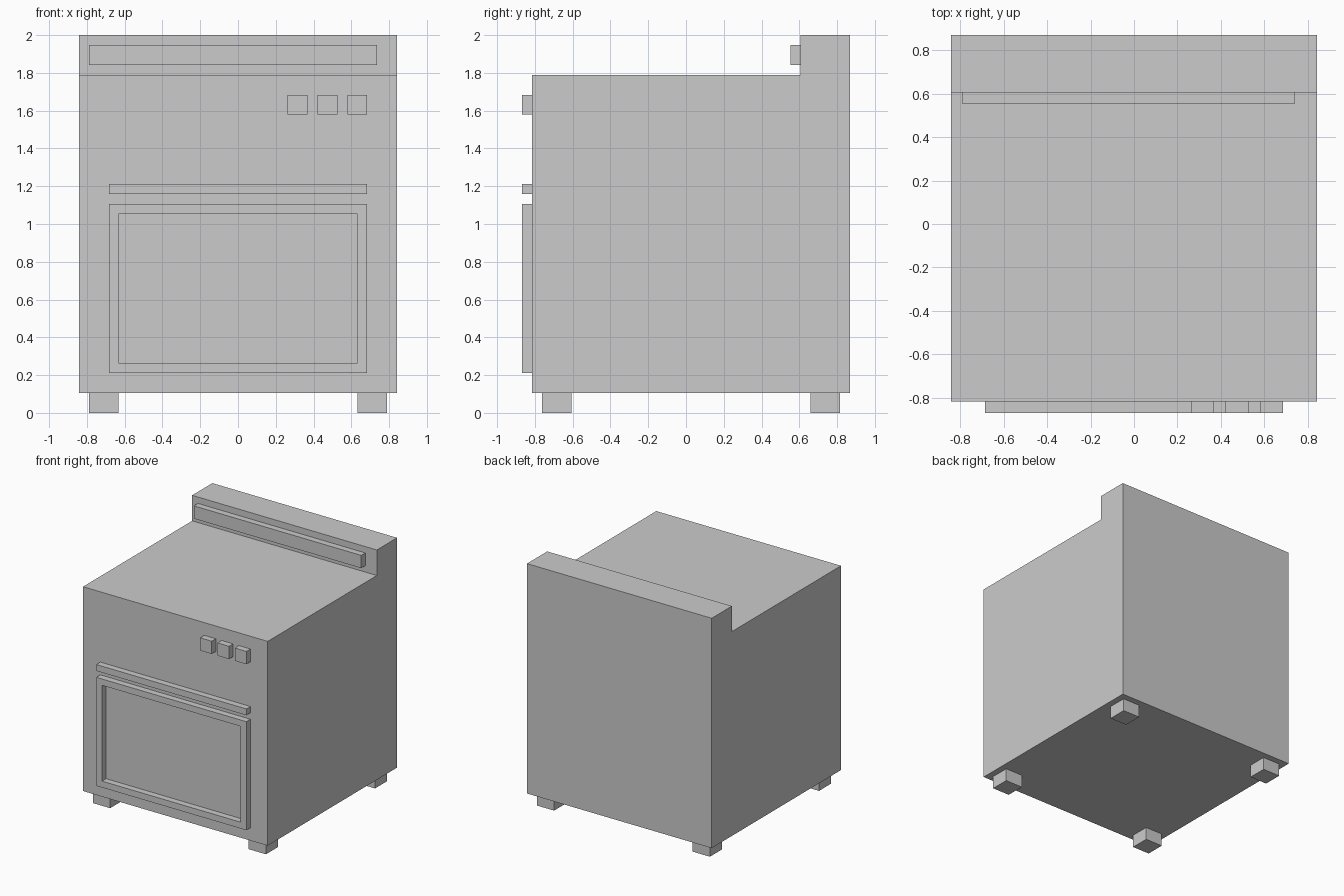
import bpy

if "Cube" in bpy.data.objects:
    bpy.data.objects.remove(bpy.data.objects["Cube"])

U = 1 / 19           # grid unit: the model is 38 units tall
FRONT = -15.5        # body front plane, in units
BACK = 16.5          # body back plane


def make_mesh(name, verts, faces):
    mesh = bpy.data.meshes.new(name)
    mesh.from_pydata([[c * U for c in v] for v in verts], [], faces)
    mesh.update()
    obj = bpy.data.objects.new(name, mesh)
    bpy.context.collection.objects.link(obj)
    return obj


def prism(name, profile, x0, x1):
    """Extrude a (y, z) profile, counter-clockwise seen from +x, along x."""
    n = len(profile)
    verts = [(x, y, z) for x in (x0, x1) for y, z in profile]
    faces = [list(range(n))[::-1], list(range(n, 2 * n))]
    faces += [[i, (i + 1) % n, n + (i + 1) % n, n + i] for i in range(n)]
    return make_mesh(name, verts, faces)


def box(name, x, y, z):
    (y0, y1), (z0, z1) = y, z
    return prism(name, [(y0, z0), (y1, z0), (y1, z1), (y0, z1)], *x)


# Body with raised back panel, one L-shaped profile
prism("stove_body", [(FRONT, 2), (BACK, 2), (BACK, 38), (BACK - 5, 38),
                     (BACK - 5, 34), (FRONT, 34)], -16, 16)

# Strip on the back panel (slightly off-centre)
box("back_panel_strip", (-15, 14), (BACK - 6, BACK - 5), (35, 37))

# Control knobs
for i, x in enumerate((5, 8, 11)):
    box(f"control_knob_{i + 1}", (x, x + 2), (FRONT - 1, FRONT), (30, 32))

# Oven door handle
box("door_handle", (-13, 13), (FRONT - 1, FRONT), (22, 23))

# Oven door frame: flat ring thickened back to the body
ring = [(x, FRONT - 1, z) for w, lo, hi in ((13, 4, 21), (12, 5, 20))
        for x, z in ((-w, lo), (w, lo), (w, hi), (-w, hi))]
frame = make_mesh("door_frame", ring,
                  [[i, (i + 1) % 4, 4 + (i + 1) % 4, 4 + i] for i in range(4)])
solid = frame.modifiers.new("thickness", 'SOLIDIFY')
solid.thickness = U
solid.offset = -1

# Feet
for side, x in (("left", -15), ("right", 12)):
    for end, y in (("front", FRONT + 1), ("back", BACK - 4)):
        box(f"{end}_{side}_foot", (x, x + 3), (y, y + 3), (0, 2))
